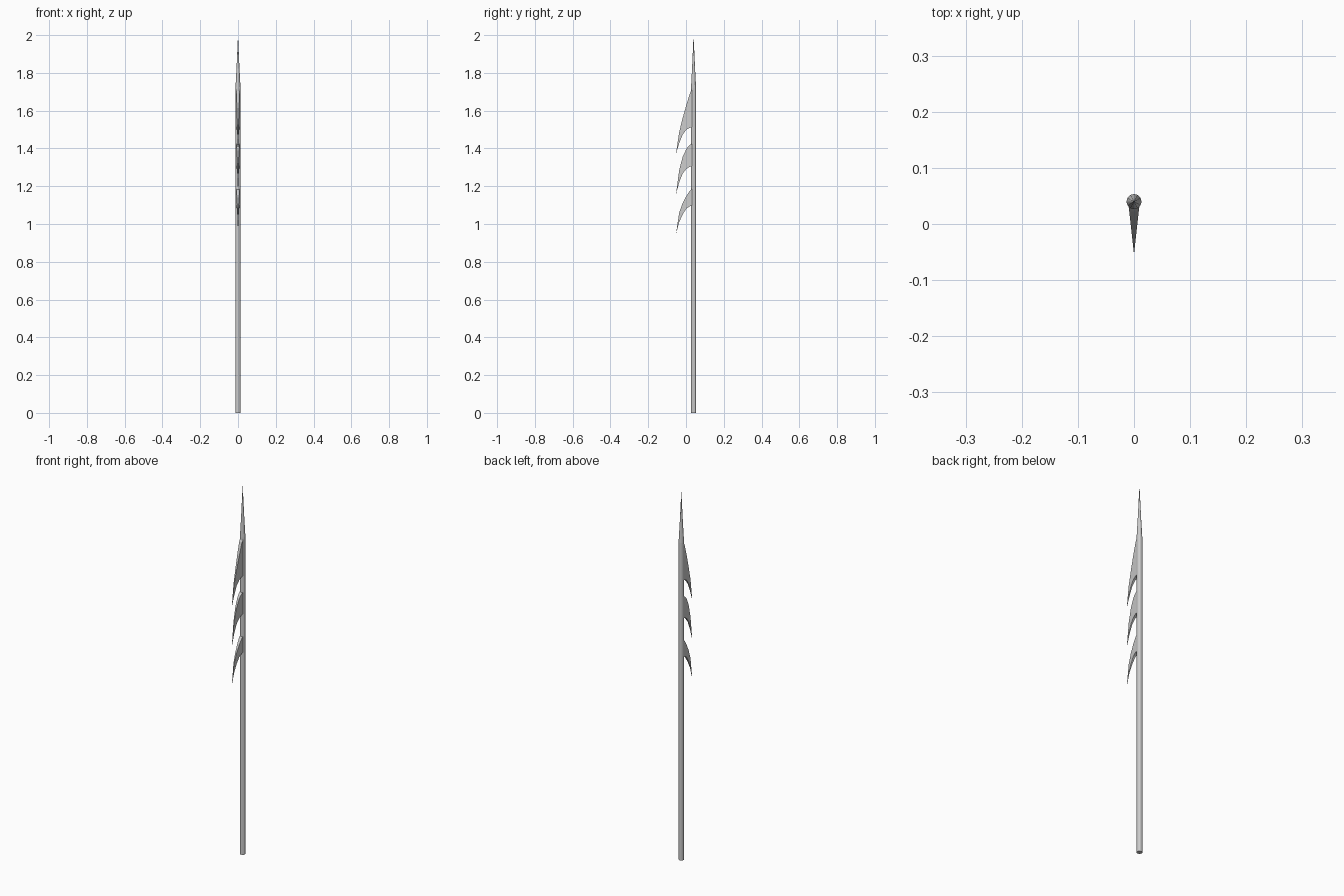
import bpy, bmesh, math

if "Cube" in bpy.data.objects:
    bpy.data.objects.remove(bpy.data.objects["Cube"])

CY, R, SIDES = 0.040, 0.0135, 12


def finish(name, bm):
    bmesh.ops.recalc_face_normals(bm, faces=bm.faces)
    me = bpy.data.meshes.new(name)
    bm.to_mesh(me)
    bm.free()
    ob = bpy.data.objects.new(name, me)
    bpy.context.collection.objects.link(ob)
    return ob


def shaft():
    # straight pole drawn out into a needle point
    bm = bmesh.new()
    rings = []
    for z, r in [(0, R), (1.72, R), (1.82, R * 0.6)]:
        rings.append([bm.verts.new((r * math.cos(a), CY + r * math.sin(a), z))
                      for a in (2 * math.pi * i / SIDES for i in range(SIDES))])
    tip = bm.verts.new((0, CY, 2.0))
    bm.faces.new(rings[0])
    for i in range(SIDES):
        j = (i + 1) % SIDES
        for lo, hi in zip(rings, rings[1:]):
            bm.faces.new((lo[i], lo[j], hi[j], hi[i]))
        bm.faces.new((rings[-1][i], rings[-1][j], tip))
    return finish("shaft", bm)


def barb(name, stations, tip_z):
    # hooked blade: (y, top z, bottom z) stations, thinning towards the tip
    tip_y = -0.0535
    bm = bmesh.new()
    loops = []
    for y, top, bot in stations:
        w = 0.0105 * (y - tip_y) / (CY - tip_y)
        loops.append([bm.verts.new(p) for p in
                      ((-w, y, bot), (w, y, bot), (w, y, top), (-w, y, top))])
    tip = bm.verts.new((0, tip_y, tip_z))
    bm.faces.new(loops[0])
    for i in range(4):
        j = (i + 1) % 4
        for a, b in zip(loops, loops[1:]):
            bm.faces.new((a[i], a[j], b[j], b[i]))
        bm.faces.new((loops[-1][i], loops[-1][j], tip))
    return finish(name, bm)


shaft()
barb("upper_barb", [(0.036, 1.72, 1.515), (0.022, 1.695, 1.51), (0.003, 1.635, 1.50),
                    (-0.018, 1.56, 1.473), (-0.036, 1.487, 1.427)], 1.37)
barb("middle_barb", [(0.036, 1.425, 1.308), (0.022, 1.42, 1.304), (0.003, 1.40, 1.293),
                     (-0.018, 1.355, 1.267), (-0.036, 1.285, 1.22)], 1.155)
barb("lower_barb", [(0.036, 1.19, 1.10), (0.022, 1.178, 1.095), (0.003, 1.15, 1.083),
                    (-0.018, 1.11, 1.05), (-0.036, 1.06, 1.01)], 0.945)
